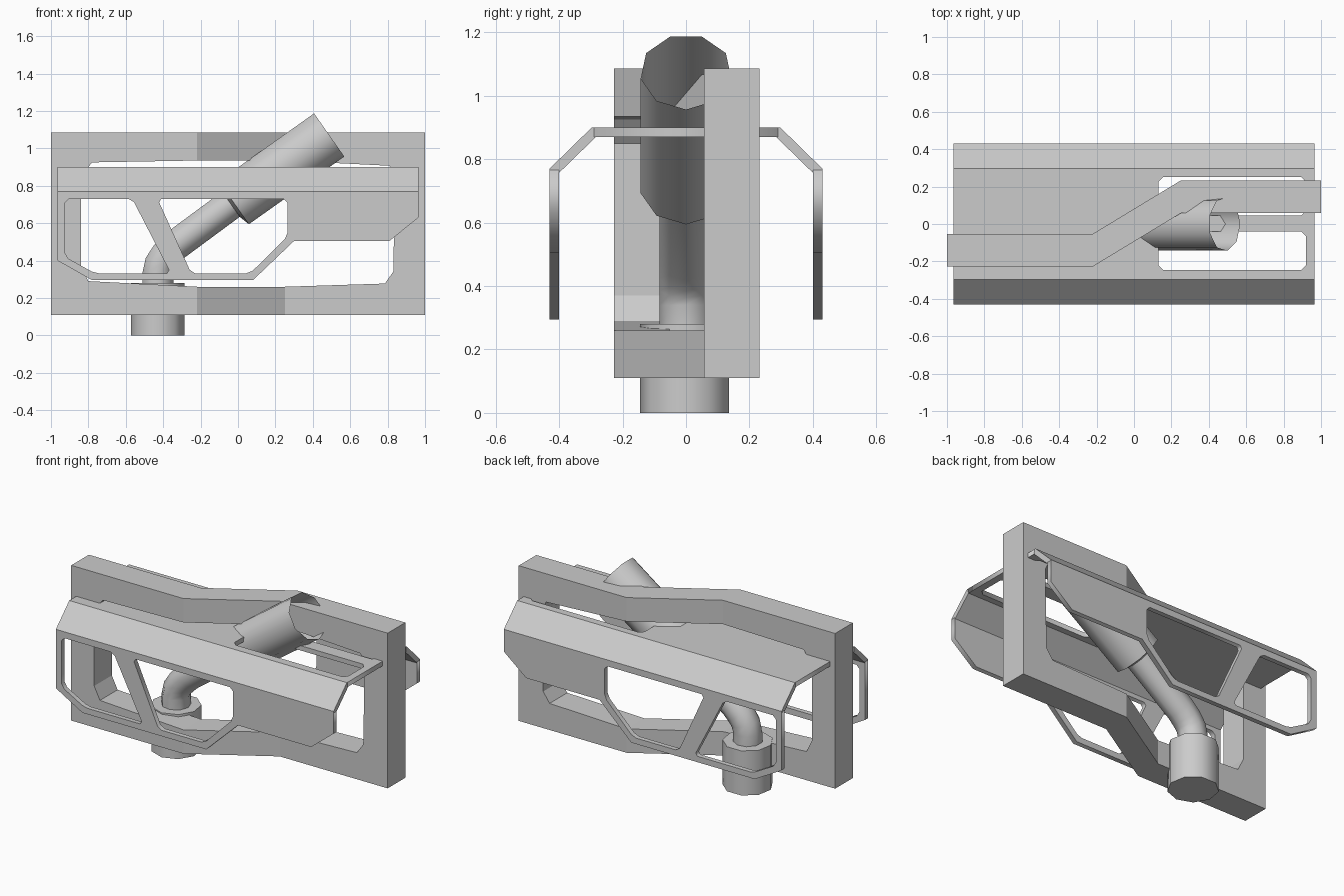
import bpy, bmesh
from math import sin, cos, pi, radians
from mathutils import Vector

if "Cube" in bpy.data.objects:
    bpy.data.objects.remove(bpy.data.objects["Cube"])


def add_mesh(name, bm, smooth=None):
    bmesh.ops.remove_doubles(bm, verts=bm.verts, dist=1e-5)
    bmesh.ops.recalc_face_normals(bm, faces=bm.faces)
    me = bpy.data.meshes.new(name)
    bm.to_mesh(me)
    bm.free()
    ob = bpy.data.objects.new(name, me)
    bpy.context.collection.objects.link(ob)
    if smooth:
        bpy.ops.object.select_all(action='DESELECT')
        ob.select_set(True)
        bpy.context.view_layer.objects.active = ob
        bpy.ops.object.shade_smooth_by_angle(angle=radians(smooth))
    return ob


def clip(loop, c=0.02):
    """Cut the corners of an outline."""
    out = []
    for i, p in enumerate(loop):
        p = Vector(p)
        for q in (loop[i - 1], loop[(i + 1) % len(loop)]):
            out.append(p + (Vector(q) - p).normalized() * c)
    return out


def plate(name, loops, thick, loc, rot=(0, 0, 0)):
    """Flat plate with holes from an outer outline and inner outlines."""
    cu = bpy.data.curves.new(name, 'CURVE')
    cu.dimensions = '2D'
    cu.fill_mode = 'BOTH'
    cu.extrude = thick / 2
    for loop in loops:
        sp = cu.splines.new('POLY')
        sp.points.add(len(loop) - 1)
        for pt, p in zip(sp.points, loop):
            pt.co = (p[0], p[1], 0, 1)
        sp.use_cyclic_u = True
    tmp = bpy.data.objects.new(name + "_outline", cu)
    bpy.context.collection.objects.link(tmp)
    bpy.context.view_layer.update()
    me = bpy.data.meshes.new_from_object(tmp.evaluated_get(bpy.context.evaluated_depsgraph_get()))
    bpy.data.objects.remove(tmp)
    ob = bpy.data.objects.new(name, me)
    bpy.context.collection.objects.link(ob)
    ob.location, ob.rotation_euler = loc, rot
    return ob


def tube(name, rings, n=9):
    """Open tube on the y = 0 plane; each ring is x, z, radius, heading."""
    bm = bmesh.new()
    prev = None
    for x, z, r, deg in rings:
        a = radians(deg)
        up = Vector((-sin(a), 0, cos(a)))
        ring = []
        for i in range(n):
            t = 2 * pi * i / n
            ring.append(bm.verts.new(Vector((x, 0, z)) - up * r * cos(t) + Vector((0, r * sin(t), 0))))
        if prev:
            for i in range(n):
                j = (i + 1) % n
                bm.faces.new((prev[i], prev[j], ring[j], ring[i]))
        prev = ring
    return add_mesh(name, bm, 45)


# Rectangular frame, bent like an S in plan
inner = [(-.84, .37), (-.80, .29), (-.22, .26), (.25, .26), (.785, .277), (.83, .34),
         (.84, .84), (.81, .907), (.25, .935), (-.22, .935), (-.78, .925), (-.84, .85)]
outer = [(-1, .11), (-1, .11), (-.22, .11), (.25, .11), (1, .11), (1, .11),
         (1, 1.085), (1, 1.085), (.25, 1.085), (-.22, 1.085), (-1, 1.085), (-1, 1.085)]


def bend(x):
    return -.14 + .285 * min(1, max(0, (x + .22) / .47))


bm = bmesh.new()
rows = [[bm.verts.new((x, bend(x) + s * .0875, z)) for x, z in loop]
        for loop, s in ((outer, -1), (inner, -1), (inner, 1), (outer, 1))]
for k in range(4):
    a, b = rows[k], rows[(k + 1) % 4]
    for i in range(12):
        j = (i + 1) % 12
        if a[i].co == a[j].co and b[i].co == b[j].co:
            continue
        bm.faces.new((a[i], a[j], b[j], b[i]))
bmesh.ops.dissolve_degenerate(bm, edges=bm.edges, dist=1e-5)
add_mesh("bent_frame", bm)

# Cover: top plate with two slots
E = .965
slots = [clip([(.13, a), (.92, a), (.92, b), (.13, b)], .025) for a, b in ((-.245, -.04), (.045, .25))]
plate("cover_top", [[(-E, -.29), (E, -.29), (E, .29), (-E, .29)]] + slots, .03, (0, 0, .885))

# Cover: side plates with two windows, and the sloping shoulders
side = [(-E, .765), (-E, .40), (-.78, .295), (.08, .295), (.30, .505), (.81, .505), (E, .63), (E, .765)]
window_a = [(-.925, .73), (-.925, .42), (-.765, .332), (-.36, .332), (-.565, .73)]
window_b = [(-.43, .73), (-.25, .332), (.065, .332), (.265, .53), (.265, .73)]
for s, word in ((-1, "front"), (1, "back")):
    plate("cover_side_" + word, [side, clip(window_a), clip(window_b)], .03,
          (0, s * .415, 0), (pi / 2, 0, 0))
    bm = bmesh.new()
    prof = [(.29, .90), (.297, .90), (.43, .77), (.43, .762), (.40, .757), (.284, .87)]
    f = bm.faces.new([bm.verts.new((-E, s * y, z)) for y, z in prof])
    ext = bmesh.ops.extrude_face_region(bm, geom=[f], use_keep_orig=True)
    bmesh.ops.translate(bm, vec=(2 * E, 0, 0),
                        verts=[v for v in ext['geom'] if isinstance(v, bmesh.types.BMVert)])
    add_mesh("cover_shoulder_" + word, bm)

# Round base socket
bm = bmesh.new()
R = .145
lo, hi = [[bm.verts.new((-.43 + R * sin(2 * pi * i / 9), -R * cos(2 * pi * i / 9), z))
           for i in range(9)] for z in (0, .28)]
bm.faces.new(lo)
bm.faces.new(hi)
for i in range(9):
    j = (i + 1) % 9
    bm.faces.new((lo[i], lo[j], hi[j], hi[i]))
add_mesh("base_socket", bm, 45)

# Bent pipe and the wide open barrel it feeds
tube("bent_pipe", [(-.43, .25, .085, 90), (-.43, .34, .085, 90), (-.417, .39, .085, 72),
                   (-.385, .435, .085, 53), (-.335, .485, .085, 36), (-.01, .725, .085, 35)])
tube("wide_barrel", [(-.04, .702, .08, 35), (-.025, .713, .145, 35), (.485, 1.075, .145, 35)])
